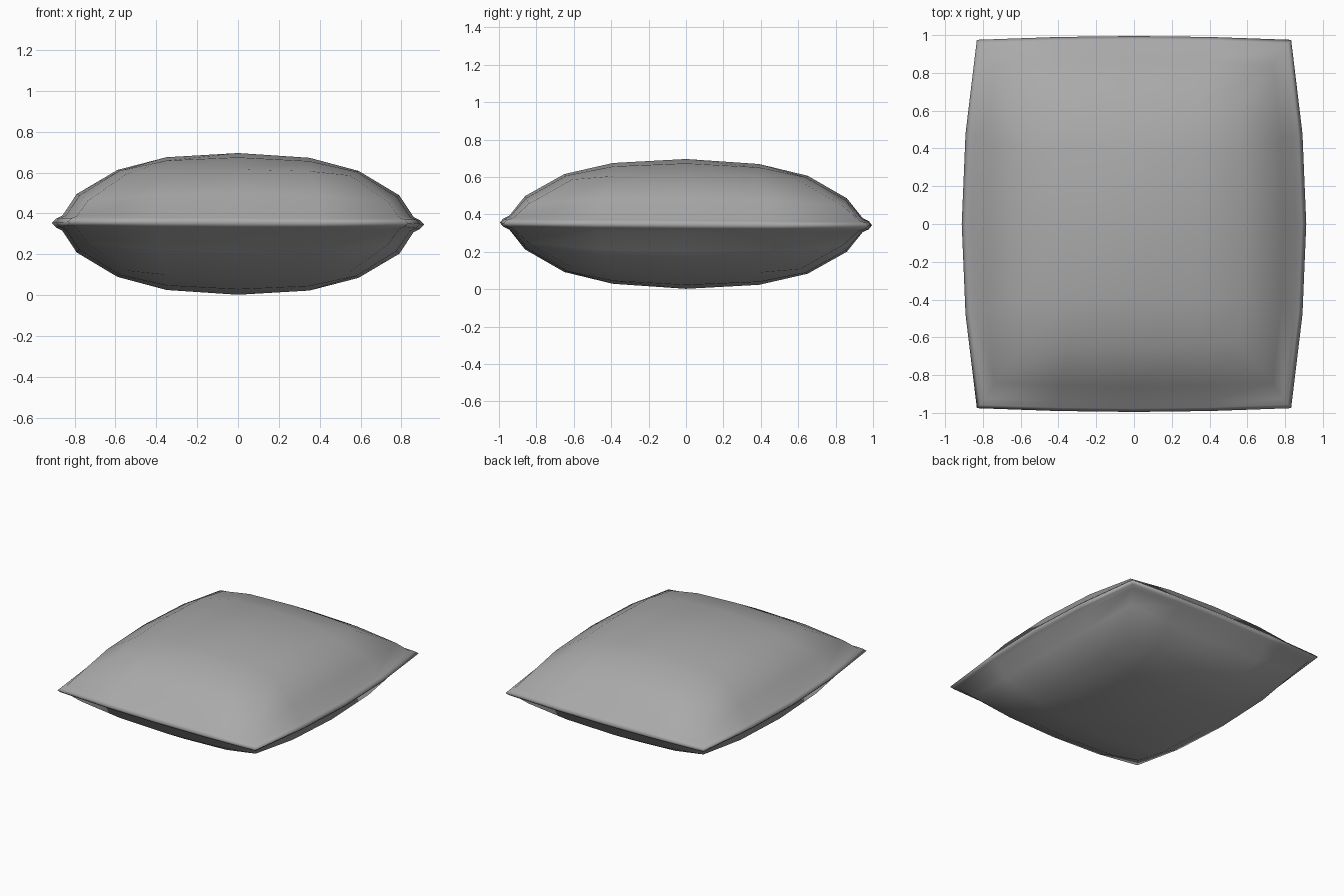
import bpy, bmesh

if "Cube" in bpy.data.objects:
    bpy.data.objects.remove(bpy.data.objects["Cube"])

MID_Z = 0.349
# Seam-to-crown loops: half width, half depth, corner x, corner y,
# height at side middle, height at corner, quarter-point fraction
RINGS = [
    (0.912, 0.995, 0.832, 0.975, 0.000, 0.000, 0.49),
    (0.890, 0.977, 0.815, 0.957, 0.022, 0.018, 0.49),
    (0.860, 0.945, 0.790, 0.925, 0.037, 0.028, 0.50),
    (0.790, 0.860, 0.735, 0.840, 0.143, 0.105, 0.54),
    (0.590, 0.650, 0.550, 0.610, 0.262, 0.235, 0.64),
]
# Border of a 5 x 5 lattice, walked counter-clockwise
BORDER = ([(i, -2) for i in range(-2, 2)] + [(2, j) for j in range(-2, 2)]
          + [(i, 2) for i in range(2, -2, -1)] + [(-2, j) for j in range(2, -2, -1)])


def sign(n):
    return (n > 0) - (n < 0)


def ring_point(ring, i, j):
    w, d, cx, cy, zm, zc, q = ring
    frac = (0, q, 1)
    if abs(i) == 2:
        s = (j / 2) ** 2
        return sign(i) * (w + (cx - w) * s), sign(j) * cy * frac[abs(j)], zm + (zc - zm) * s
    s = (i / 2) ** 2
    return sign(i) * cx * frac[abs(i)], sign(j) * (d + (cy - d) * s), zm + (zc - zm) * s


def crown_point(i, j):
    z = {(0, 0): 0.347, (1, 0): 0.325, (0, 1): 0.323, (1, 1): 0.306}[abs(i), abs(j)]
    return 0.35 * i, 0.39 * j, z


bm = bmesh.new()


def add(p, side):
    # The cushion leans very slightly to the back and right
    x, y, z = p
    return bm.verts.new((x, y, MID_Z + side * z - 0.007 * y - 0.004 * x))


seam = [add(ring_point(RINGS[0], i, j), 1) for i, j in BORDER]
for side in (1, -1):
    def face(*vs):
        bm.faces.new(vs if side > 0 else vs[::-1])

    # Puffed sides, loop by loop from the shared seam
    prev = seam
    for ring in RINGS[1:]:
        cur = [add(ring_point(ring, i, j), side) for i, j in BORDER]
        for k in range(16):
            n = (k + 1) % 16
            face(prev[k], prev[n], cur[n], cur[k])
        prev = cur
    # Crown grid inside the last loop
    grid = dict(zip(BORDER, prev))
    for i in (-1, 0, 1):
        for j in (-1, 0, 1):
            grid[i, j] = add(crown_point(i, j), side)
    for i in range(-2, 2):
        for j in range(-2, 2):
            face(grid[i, j], grid[i + 1, j], grid[i + 1, j + 1], grid[i, j + 1])

for f in bm.faces:
    f.smooth = True
mesh = bpy.data.meshes.new("cushion")
bm.to_mesh(mesh)
bm.free()

fabric = bpy.data.materials.new("grey fabric")
fabric.diffuse_color = (0.40, 0.40, 0.40, 1)
fabric.use_nodes = True
fabric.node_tree.nodes["Principled BSDF"].inputs["Base Color"].default_value = fabric.diffuse_color
mesh.materials.append(fabric)
cushion = bpy.data.objects.new("cushion", mesh)
bpy.context.collection.objects.link(cushion)
